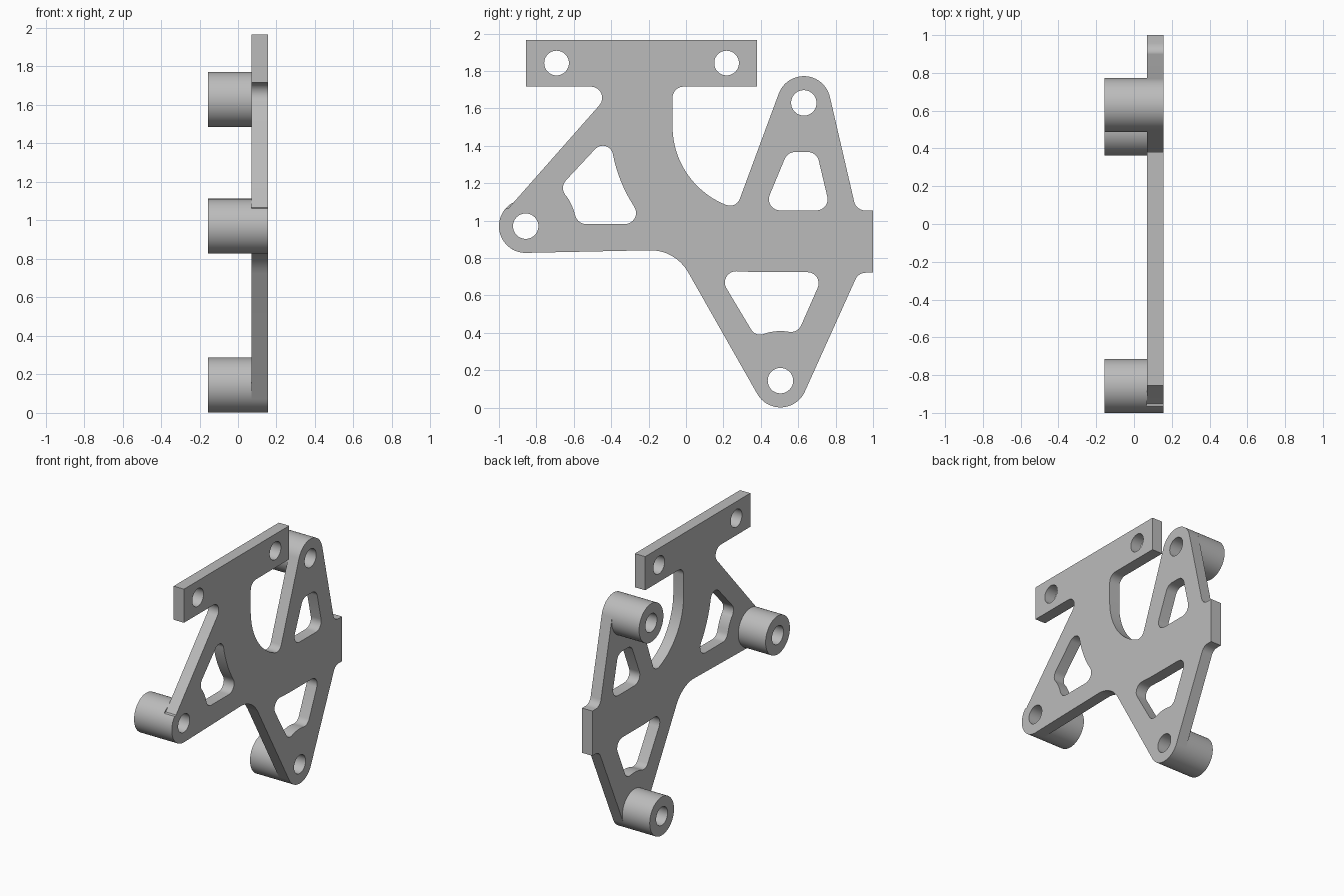
import bpy, math
from mathutils import Matrix, Vector

cube = bpy.data.objects.get("Cube")
if cube:
    bpy.data.objects.remove(cube, do_unlink=True)

grey = bpy.data.materials.new("plain grey")
grey.use_nodes = True
colour = (0.5, 0.5, 0.5, 1)
grey.diffuse_color = colour
grey.node_tree.nodes["Principled BSDF"].inputs["Base Color"].default_value = colour

BACK, FACE, FRONT = -0.155, 0.07, 0.155   # boss end, plate inner side, plate outer side
R = 0.06                                  # common fillet radius
BOSS_R, BORE_R = 0.143, 0.068
TOP, SIDE, LOW = (0.63, 1.635), (-0.857, 0.976), (0.505, 0.15)
SWEEP = (0.38, 1.51)                      # centre of the big curved neck


def arc(centre, radius, start, end, steps=16):
    """Sharp points along an arc, angles in degrees."""
    angles = [math.radians(start + (end - start) * i / steps) for i in range(steps + 1)]
    return [(centre[0] + radius * math.cos(a), centre[1] + radius * math.sin(a), 0) for a in angles]


def circle(centre, radius):
    return arc(centre, radius, 0, 360, 48)[:-1]


def rounded(corners, steps=8):
    """Replace each (y, z, radius) corner by a tangent fillet."""
    out = []
    for i, (y, z, r) in enumerate(corners):
        p = Vector((y, z))
        if not r:
            out.append(p)
            continue
        a = (Vector(corners[i - 1][:2]) - p).normalized()
        b = (Vector(corners[(i + 1) % len(corners)][:2]) - p).normalized()
        half = a.angle(b) / 2
        centre = p + (a + b).normalized() * (r / math.sin(half))
        t = r / math.tan(half)
        u, v = p + a * t - centre, p + b * t - centre
        turn = u.angle_signed(v)
        for k in range(steps + 1):
            out.append(centre + Matrix.Rotation(-turn * k / steps, 2) @ u)
    return out


def extrude_profile(name, loops, x0, x1):
    """Fill nested loops in the YZ plane and extrude them along X."""
    curve = bpy.data.curves.new(name + "_profile", "CURVE")
    curve.dimensions = "2D"
    curve.fill_mode = "BOTH"
    curve.extrude = (x1 - x0) / 2
    for loop in loops:
        pts = rounded(loop)
        spline = curve.splines.new("POLY")
        spline.points.add(len(pts) - 1)
        for sp, p in zip(spline.points, pts):
            sp.co = (p.x, p.y, 0, 1)
        spline.use_cyclic_u = True
    obj = bpy.data.objects.new(name, curve)
    bpy.context.collection.objects.link(obj)
    bpy.ops.object.select_all(action="DESELECT")
    obj.select_set(True)
    bpy.context.view_layer.objects.active = obj
    bpy.ops.object.convert(target="MESH")
    obj = bpy.context.object
    obj.name = name
    # local x, y, z become world y, z, x
    axes = Matrix(((0, 0, 1, (x0 + x1) / 2), (1, 0, 0, 0), (0, 1, 0, -0.006), (0, 0, 0, 1)))
    obj.data.transform(axes)
    bpy.ops.object.mode_set(mode="EDIT")
    bpy.ops.mesh.select_all(action="SELECT")
    bpy.ops.mesh.remove_doubles(threshold=0.0001)
    bpy.ops.mesh.normals_make_consistent(inside=False)
    bpy.ops.object.mode_set(mode="OBJECT")
    obj.data.materials.clear()
    obj.data.materials.append(grey)
    bpy.ops.object.shade_smooth_by_angle(angle=math.radians(30))


# Plate outline, clockwise from the mounting bar
outline = [(-0.856, 1.972, 0), (0.38, 1.972, 0), (0.38, 1.722, 0), (-0.072, 1.722, R)]
outline += arc(SWEEP, 0.452, 180, 247, 24)
outline += [(0.268, 1.069, 0.055)]
outline += arc(TOP, BOSS_R, 160, 12.7, 24)
outline += [(0.91, 1.06, R), (1, 1.06, 0), (1, 0.727, 0), (0.922, 0.727, R)]
outline += arc(LOW, BOSS_R, -24.3, -150.4, 24)
outline += [(-0.057, 0.85, 0.23)]
outline += arc(SIDE, BOSS_R, 269, 140, 24)
outline += [(-0.949, 1.072, 0), (-0.375, 1.722, R), (-0.856, 1.722, 0)]

# Lightening windows
side_window = [(-0.68, 1.18, R), (-0.412, 1.467, 0.055)]
side_window += arc(SWEEP, 0.785, 191, 212.3)
side_window += [(-0.218, 0.987, R), (-0.578, 0.987, R)]
side_window += arc(SIDE, 0.27, 17, 37)
top_window = [(0.543, 1.372, R), (0.699, 1.372, R), (0.773, 1.06, R), (0.413, 1.06, R)]
low_window = [(0.159, 0.74, R), (0.38, 0.73, 0), (0.741, 0.73, R), (0.597, 0.403, R)]
low_window += arc(LOW, 0.265, 80, 110)
low_window += [(0.371, 0.385, 0.055)]

# Screw holes in the bar and bores through the bosses
bar_holes = [circle((y, 1.848), 0.066) for y in (-0.692, 0.217)]
bores = [circle(c, BORE_R) for c in (TOP, SIDE, LOW)]

extrude_profile("bracket_plate",
                [outline, side_window, top_window, low_window] + bar_holes + bores, FACE, FRONT)

# Tubular standoff bosses
for name, c in (("top_boss", TOP), ("side_boss", SIDE), ("low_boss", LOW)):
    extrude_profile(name, [circle(c, BOSS_R), circle(c, BORE_R)], BACK, FACE)
